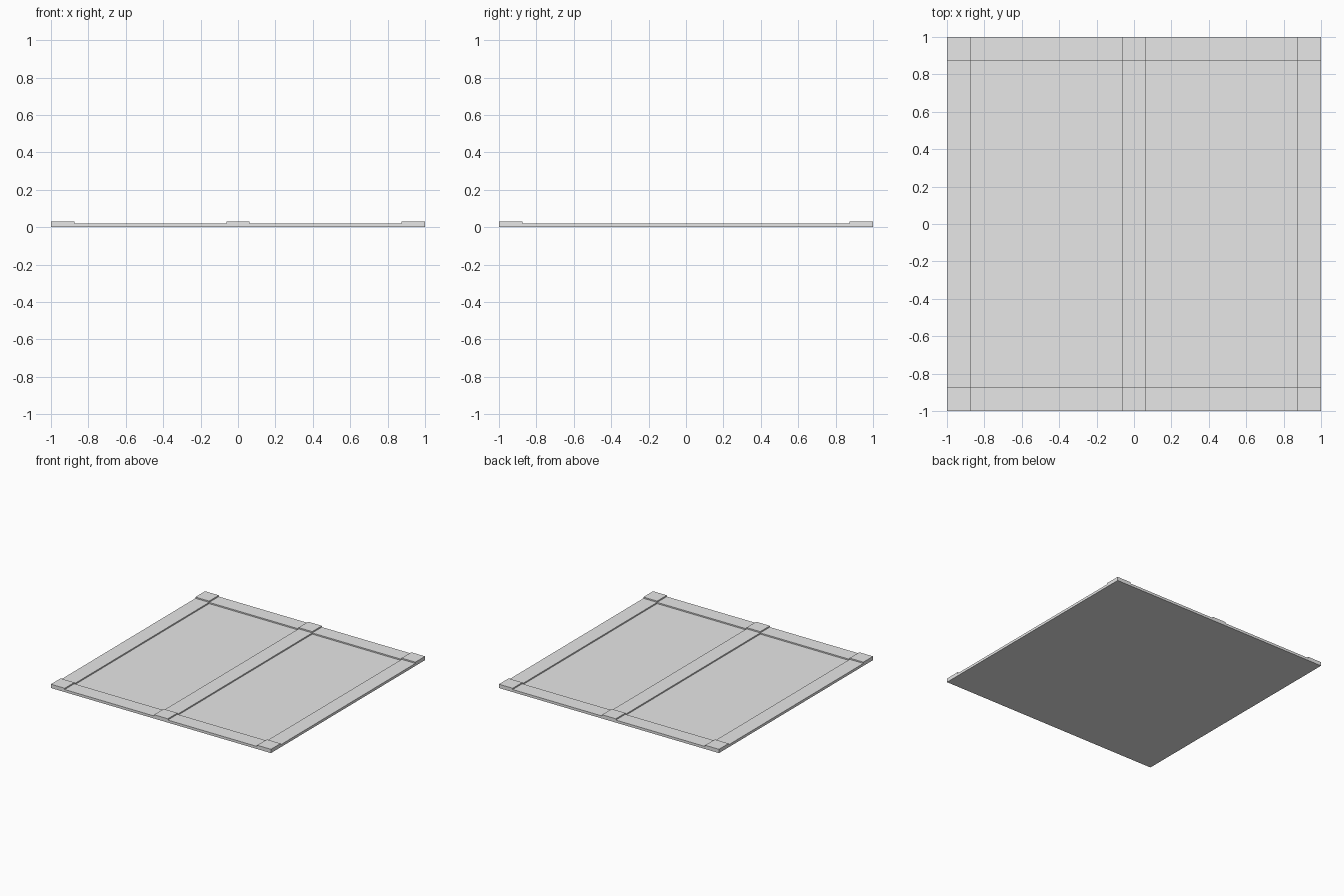
import bpy

cube = bpy.data.objects.get("Cube")
if cube:
    bpy.data.objects.remove(cube, do_unlink=True)

# Single grey finish
grey = bpy.data.materials.new("light_grey")
grey.use_nodes = True
colour = (0.8, 0.8, 0.8, 1)
grey.diffuse_color = colour
grey.node_tree.nodes["Principled BSDF"].inputs["Base Color"].default_value = colour

LAYER = 1 / 96      # thickness of one layer
WIDTH = 0.125       # width of a plank
EDGE = 1 - WIDTH / 2


def board(name, x, y, layer, size_x, size_y):
    """Flat box lying on the given layer."""
    bpy.ops.mesh.primitive_cube_add(size=1, location=(x, y, (layer + 0.5) * LAYER))
    obj = bpy.context.object
    obj.name = name
    obj.scale = (size_x, size_y, LAYER)
    bpy.ops.object.transform_apply(location=False, rotation=False, scale=True)
    obj.data.materials.append(grey)


# Thin sheet underneath
board("base_panel", 0, 0, 0, 2, 2)

columns = {"right": -EDGE, "middle": 0, "left": EDGE}
rows = {"front": -EDGE, "back": EDGE}

# Cross rails, with stile pieces fitted between them and pads over the joints
for row, y in rows.items():
    board(row + "_rail", 0, y, 1, 2, WIDTH)
for column, x in columns.items():
    board(column + "_stile", x, 0, 1, WIDTH, 2 - 2 * WIDTH)
    for row, y in rows.items():
        board(f"{row}_{column}_joint_pad", x, y, 2, WIDTH, WIDTH)
